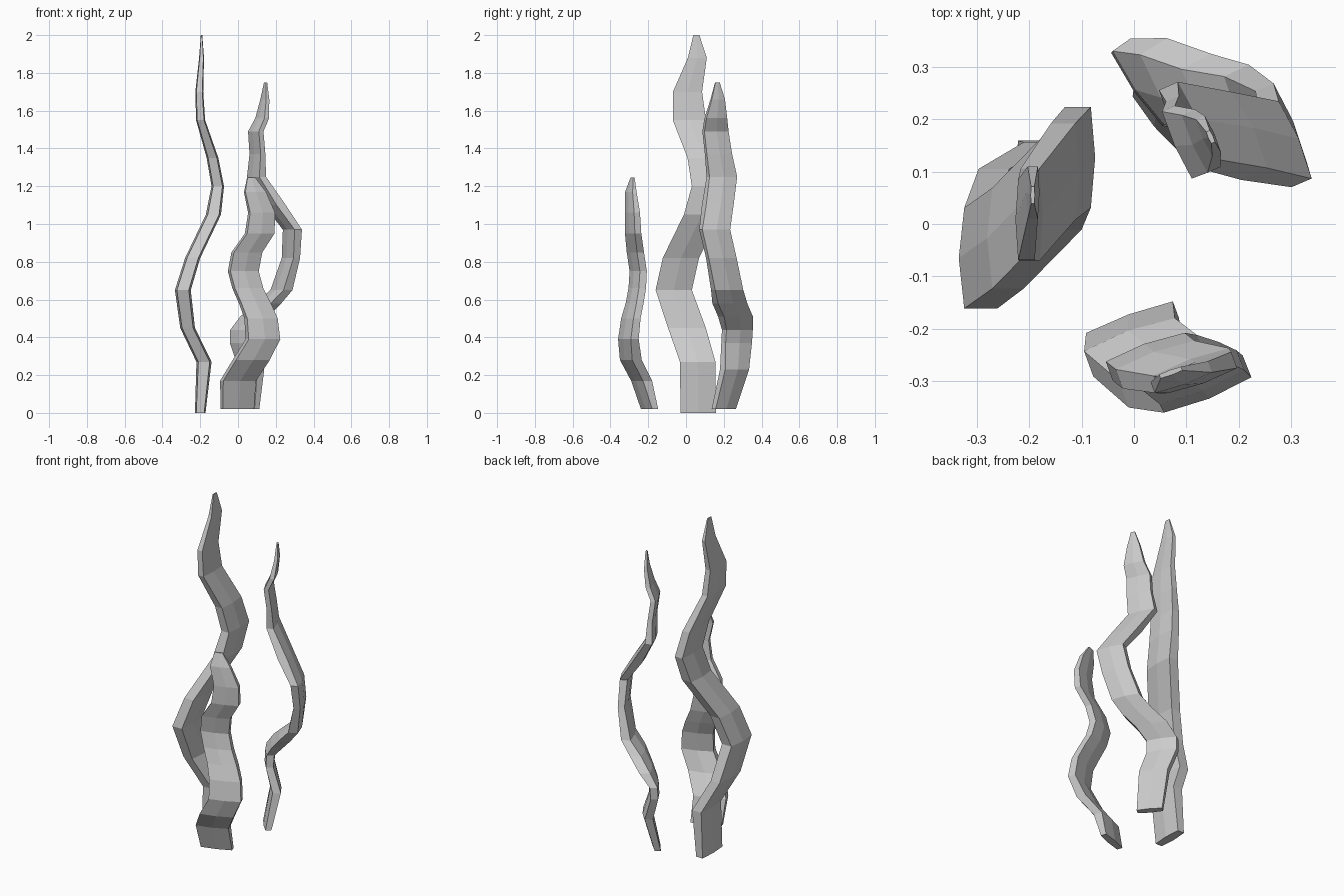
import bpy, bmesh
from math import cos, sin, radians

def strand(name, rings):
    """Loft a flat six-sided section. Ring: z, x, y, half width, half thickness, angle."""
    section = [(-1, -.75), (0, -1), (1, -.75), (1, .75), (0, 1), (-1, .75)]
    bm = bmesh.new()
    loops = []
    for z, x, y, w, t, ang in rings:
        c, s = cos(radians(ang)), sin(radians(ang))
        loops.append([bm.verts.new((x + u * w * c - v * t * s,
                                    y + u * w * s + v * t * c, z)) for u, v in section])
    n = len(section)
    for a, b in zip(loops, loops[1:]):
        for i in range(n):
            j = (i + 1) % n
            bm.faces.new((a[i], a[j], b[j], b[i]))
    bm.faces.new(loops[0][::-1])
    bm.faces.new(loops[-1])
    me = bpy.data.meshes.new(name)
    bm.to_mesh(me)
    bm.free()
    ob = bpy.data.objects.new(name, me)
    bpy.context.collection.objects.link(ob)

# Tall left strand, flat side facing x
strand("tall_strand", [
    (0, -.2, .065, .094, .028, 90), (.27, -.18, .062, .094, .04, 90),
    (.45, -.267, .005, .1, .039, 90), (.65, -.292, -.065, .096, .042, 90),
    (.82, -.24, -.027, .096, .04, 90), (1.05, -.13, .085, .096, .04, 90),
    (1.2, -.107, .127, .096, .033, 90), (1.35, -.135, .1, .092, .031, 90),
    (1.55, -.198, .018, .088, .024, 90), (1.7, -.205, .008, .077, .021, 90),
    (1.88, -.193, .06, .05, .013, 90), (2, -.193, .055, .016, .004, 90)])

# Short front strand, flat side facing the front
strand("front_strand", [
    (.02, -.003, -.193, .088, .022, 20), (.17, 0, -.235, .092, .034, 20),
    (.28, .07, -.292, .095, .036, 20), (.39, .132, -.305, .09, .03, 22),
    (.5, .122, -.292, .087, .027, 22), (.58, .09, -.272, .083, .027, 20),
    (.66, .052, -.258, .08, .027, 20), (.75, .028, -.253, .08, .026, 20),
    (.85, .047, -.268, .08, .026, 20), (.95, .115, -.28, .077, .024, 20),
    (1.06, .125, -.283, .07, .022, 20), (1.17, .09, -.292, .058, .015, 20),
    (1.245, .07, -.283, .022, .005, 20)])

# Back strand, twisting slightly as it rises
strand("back_strand", [
    (.02, .055, .2, .07, .022, -50), (.23, .072, .257, .08, .03, -52),
    (.37, .022, .268, .085, .027, -55), (.44, .025, .272, .085, .028, -55),
    (.51, .085, .262, .09, .04, -58), (.58, .16, .232, .088, .042, -62),
    (.65, .23, .218, .082, .035, -65), (.82, .28, .187, .08, .025, -67),
    (.97, .288, .152, .08, .028, -67), (1.1, .195, .168, .08, .036, -65),
    (1.25, .098, .19, .08, .026, -66), (1.37, .103, .172, .073, .018, -66),
    (1.49, .094, .156, .07, .018, -66), (1.56, .128, .158, .06, .018, -66),
    (1.66, .142, .168, .038, .012, -66), (1.75, .146, .166, .012, .005, -66)])
